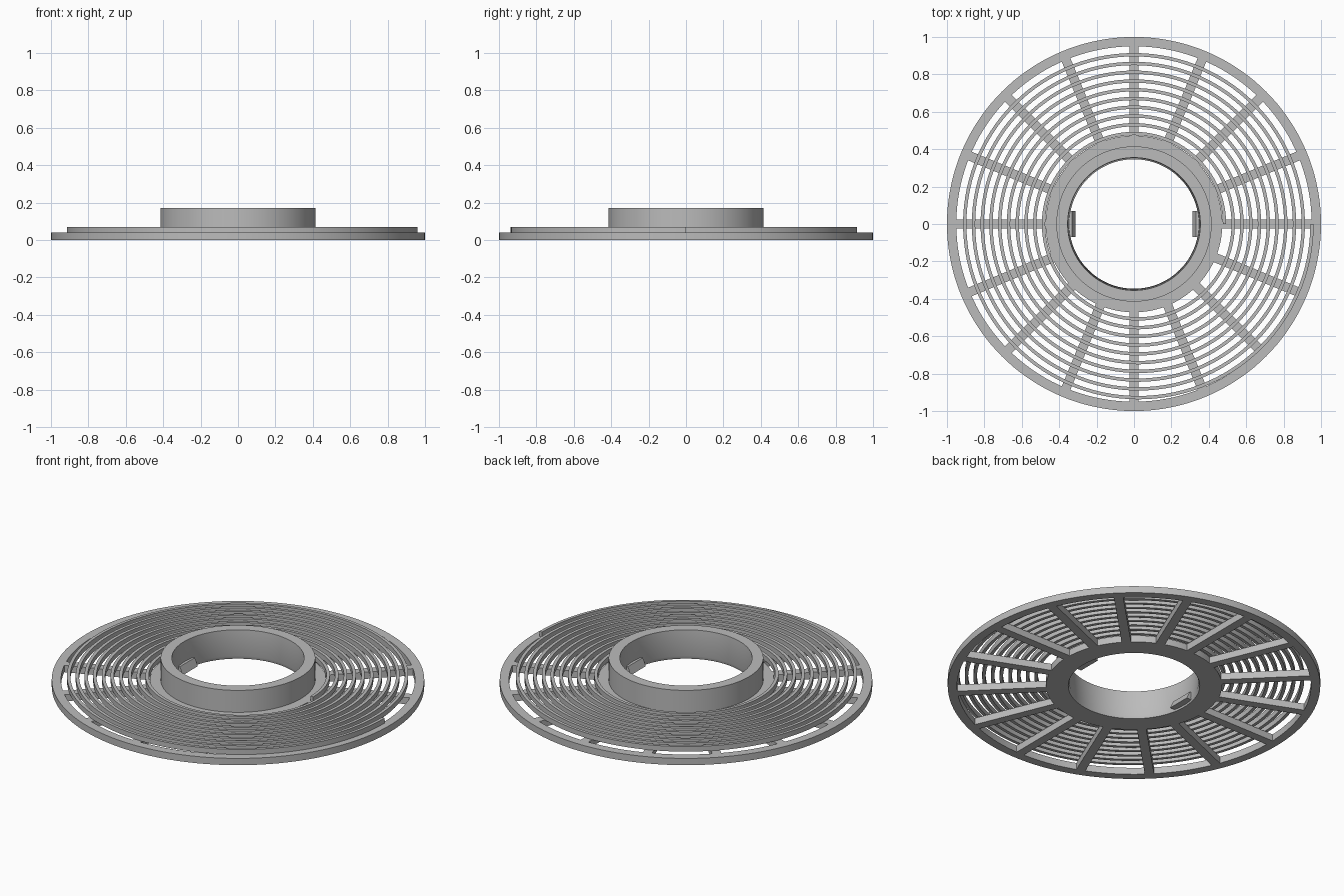
import bpy, bmesh, math
from mathutils import Matrix

cube = bpy.data.objects.get("Cube")
if cube:
    bpy.data.objects.remove(cube, do_unlink=True)

PLATE = 0.04       # thickness of rim, spokes and flange
RIDGE = 0.07       # top of the spiral ridge
PITCH = 0.0468     # spiral growth per turn
TURNS = 10
WALL = 0.018       # ridge width

grey = bpy.data.materials.new("light_grey")
grey.use_nodes = True
grey.diffuse_color = (0.5, 0.5, 0.5, 1)
grey.node_tree.nodes["Principled BSDF"].inputs["Base Color"].default_value = (0.5, 0.5, 0.5, 1)


def finish(name, bm, smooth=True):
    bmesh.ops.recalc_face_normals(bm, faces=bm.faces)
    mesh = bpy.data.meshes.new(name)
    bm.to_mesh(mesh)
    bm.free()
    mesh.materials.append(grey)
    obj = bpy.data.objects.new(name, mesh)
    bpy.context.collection.objects.link(obj)
    if smooth:
        bpy.ops.object.select_all(action='DESELECT')
        obj.select_set(True)
        bpy.context.view_layer.objects.active = obj
        bpy.ops.object.shade_smooth_by_angle(angle=math.radians(30))
    return obj


def bridge(bm, a, b):
    for i in range(len(a)):
        j = (i + 1) % len(a)
        bm.faces.new((a[i], a[j], b[j], b[i]))


def lathe(name, profile, steps=144):
    """Turn a closed (radius, z) profile around the z axis."""
    bm = bmesh.new()
    rings = []
    for k in range(steps):
        t = math.tau * k / steps
        rings.append([bm.verts.new((r * math.cos(t), r * math.sin(t), z)) for r, z in profile])
    for k in range(steps):
        bridge(bm, rings[k], rings[(k + 1) % steps])
    return finish(name, bm)


def box(bm, x0, x1, y, z0, z1, angle, top_inset=0.0):
    """Box along a radius; its inner top edge can be pushed outwards."""
    geo = bmesh.ops.create_cube(bm, size=1)["verts"]
    for v in geo:
        upper, inner = v.co.z > 0, v.co.x < 0
        v.co.x = x0 + (top_inset if upper else 0) if inner else x1
        v.co.y = math.copysign(y, v.co.y)
        v.co.z = z1 if upper else z0
    bmesh.ops.rotate(bm, verts=geo, matrix=Matrix.Rotation(angle, 3, 'Z'))


# Outer rim, inner flange and raised hub collar
lathe("outer_rim", [(0.95, 0), (1.0, 0), (1.0, PLATE), (0.95, PLATE)])
lathe("hub_with_flange", [(0.353, 0), (0.472, 0), (0.472, PLATE), (0.415, PLATE),
                          (0.415, 0.17), (0.355, 0.17), (0.346, 0.02)])

# Sixteen radial spokes
bm = bmesh.new()
for k in range(16):
    box(bm, 0.465, 0.955, 0.025, 0, PLATE, math.tau * k / 16)
finish("spokes", bm, smooth=False)

# Spiral ridge made of half circles with two alternating centres
bm = bmesh.new()
sections = []
steps = 60
first = 0.914 - PITCH * (TURNS - 1)
for half in range(TURNS * 2):
    radius = first + PITCH / 2 * half
    centre = PITCH / 2 if half % 2 else 0
    for k in range(steps + (half == TURNS * 2 - 1)):
        t = math.pi * (half + k / steps)
        sections.append([bm.verts.new((centre + r * math.cos(t), r * math.sin(t), z))
                         for r, z in ((radius - WALL, PLATE), (radius, PLATE),
                                      (radius, RIDGE), (radius - WALL, RIDGE))])
for a, b in zip(sections, sections[1:]):
    bridge(bm, a, b)
bm.faces.new(sections[0])
bm.faces.new(sections[-1])
finish("spiral_ridge", bm)

# Two wedge shaped catches inside the bore
bm = bmesh.new()
for side in range(2):
    box(bm, 0.312, 0.365, 0.07, 0.01, 0.055, math.pi * side, top_inset=0.02)
finish("bore_catches", bm, smooth=False)
